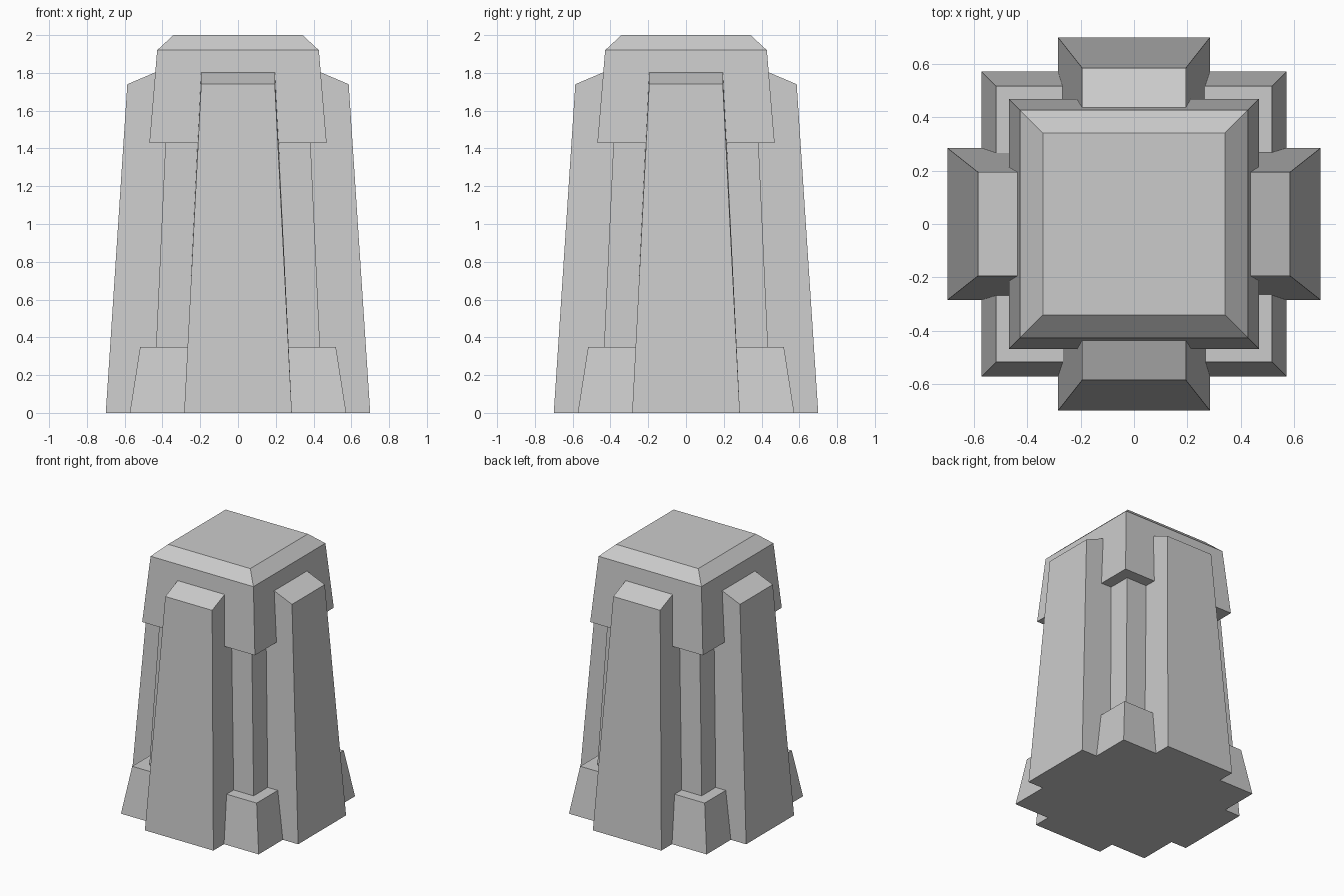
import bpy, bmesh
from math import pi
from mathutils import Matrix

if "Cube" in bpy.data.objects:
    bpy.data.objects.remove(bpy.data.objects["Cube"])


def finish(name, bm):
    bmesh.ops.recalc_face_normals(bm, faces=bm.faces[:])
    mesh = bpy.data.meshes.new(name)
    bm.to_mesh(mesh)
    bm.free()
    obj = bpy.data.objects.new(name, mesh)
    bpy.context.collection.objects.link(obj)
    return obj


def loft(bm, rings):
    """Closed solid through a stack of four-cornered rings."""
    loops = [[bm.verts.new(p) for p in ring] for ring in rings]
    for a, b in zip(loops, loops[1:]):
        for i in range(4):
            j = (i + 1) % 4
            bm.faces.new((a[i], a[j], b[j], b[i]))
    bm.faces.new(loops[0][::-1])
    bm.faces.new(loops[-1])


def square_block(name, levels):
    """Tapered square block from (half width, height) levels."""
    bm = bmesh.new()
    loft(bm, [[(-h, -h, z), (h, -h, z), (h, h, z), (-h, h, z)]
              for h, z in levels])
    return finish(name, bm)


# Flared foot, slim shaft and bevelled cap
square_block("foot_block", [(0.573, 0), (0.518, 0.35)])
square_block("shaft", [(0.439, 0.25), (0.434, 0.35), (0.384, 1.43), (0.379, 1.53)])
square_block("cap", [(0.469, 1.43), (0.428, 1.92), (0.342, 2.0)])

# One leaning buttress with a sloped top, repeated on all four sides
INNER = 0.30
for k, side in enumerate(("front", "right", "back", "left")):
    bm = bmesh.new()
    loft(bm, [
        [(-0.285, -0.70, 0), (0.285, -0.70, 0),
         (0.285, -INNER, 0), (-0.285, -INNER, 0)],
        [(-0.195, -0.586, 1.74), (0.195, -0.586, 1.74),
         (0.195, -INNER, 1.861), (-0.195, -INNER, 1.861)],
    ])
    bm.transform(Matrix.Rotation(k * pi / 2, 4, 'Z'))
    finish(side + "_buttress", bm)
